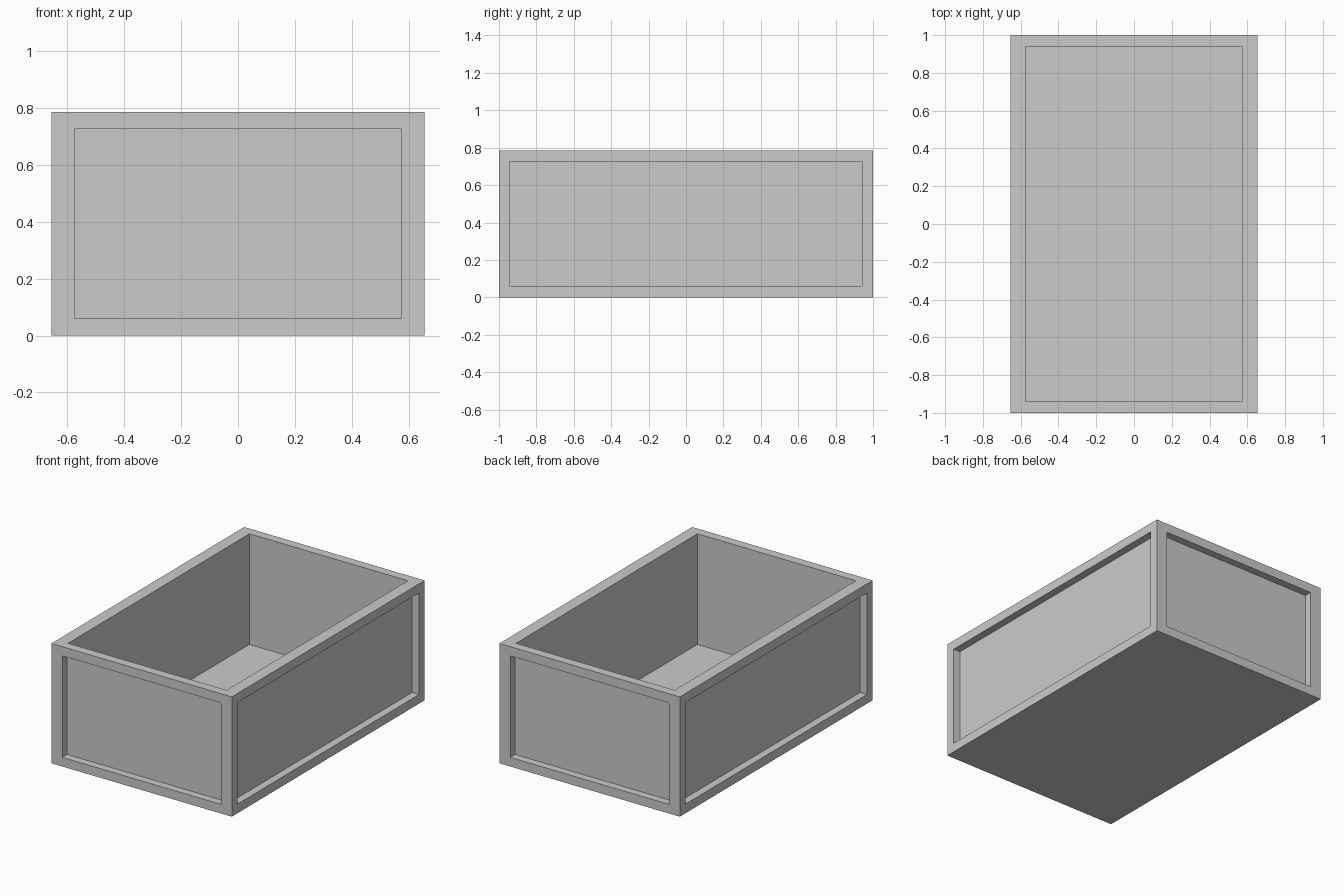
import bpy, bmesh
from mathutils import Vector

if "Cube" in bpy.data.objects:
    bpy.data.objects.remove(bpy.data.objects["Cube"])

HALF = Vector((0.655, 1.0, 0.393))      # half size of the crate
MARGIN = Vector((0.08, 0.06, 0.06))     # frame width along each axis
PANEL_DEPTH = 0.05                      # recess of the side panels
FLOOR = 0.06                            # floor thickness


def recess(bm, face, depth):
    """Leave a frame around a face and push its middle inwards."""
    normal = face.normal.copy()
    axis = max(range(3), key=lambda i: abs(normal[i]))
    # frame border
    bmesh.ops.inset_individual(bm, faces=[face], thickness=0.02)
    for v in face.verts:
        for i in range(3):
            if i != axis:
                v.co[i] = (HALF[i] - MARGIN[i]) * (1 if v.co[i] > 0 else -1)
    # walls of the recess
    bmesh.ops.inset_individual(bm, faces=[face], thickness=0.005)
    for v in face.verts:
        for i in range(3):
            if i != axis:
                v.co[i] = (HALF[i] - MARGIN[i]) * (1 if v.co[i] > 0 else -1)
        v.co[axis] = normal[axis] * (HALF[axis] - depth)


bm = bmesh.new()
bmesh.ops.create_cube(bm, size=2)
bmesh.ops.scale(bm, vec=HALF, verts=bm.verts)
bm.normal_update()

# four recessed side panels and the open top
for f in list(bm.faces):
    if abs(f.normal.z) < 0.5:
        recess(bm, f, PANEL_DEPTH)
    elif f.normal.z > 0.5:
        recess(bm, f, 2 * HALF.z - FLOOR)

bmesh.ops.translate(bm, vec=(0, 0, HALF.z), verts=bm.verts)
bmesh.ops.recalc_face_normals(bm, faces=bm.faces)
mesh = bpy.data.meshes.new("open_crate")
bm.to_mesh(mesh)
bm.free()
crate = bpy.data.objects.new("open_crate", mesh)
bpy.context.collection.objects.link(crate)
